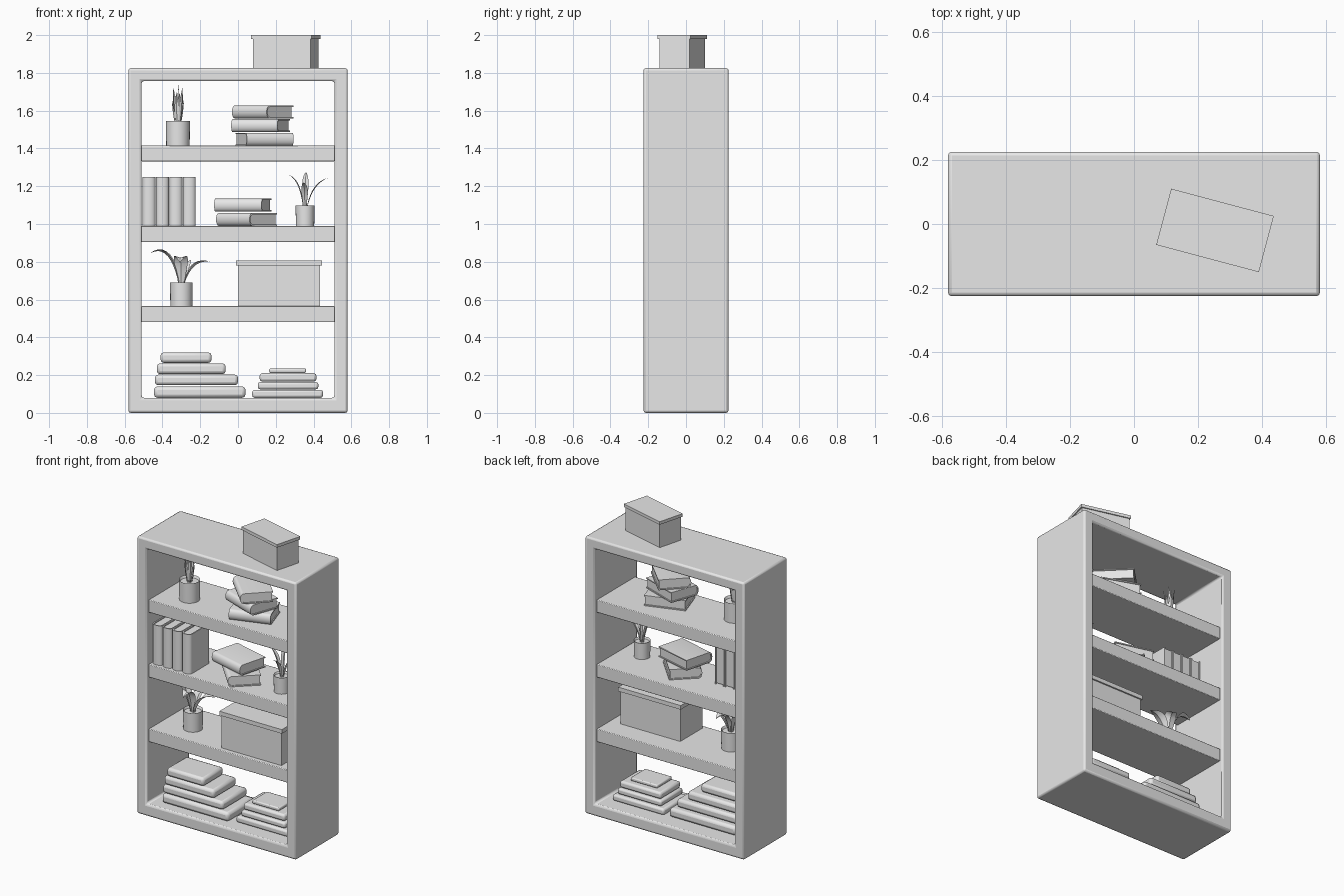
import bpy, bmesh, math
from mathutils import Vector, Matrix

cube = bpy.data.objects.get("Cube")
if cube:
    bpy.data.objects.remove(cube, do_unlink=True)

grey = bpy.data.materials.new("plain grey")
grey.use_nodes = True
grey.diffuse_color = (0.8, 0.8, 0.8, 1)
grey.node_tree.nodes["Principled BSDF"].inputs["Base Color"].default_value = (0.8, 0.8, 0.8, 1)


def finish(name, bm, matrix=None, bevel=0, segments=2):
    """Turn a bmesh into a named, shaded object."""
    bmesh.ops.recalc_face_normals(bm, faces=bm.faces)
    mesh = bpy.data.meshes.new(name)
    bm.to_mesh(mesh)
    bm.free()
    mesh.materials.append(grey)
    obj = bpy.data.objects.new(name, mesh)
    bpy.context.collection.objects.link(obj)
    if matrix:
        obj.matrix_world = matrix
    if bevel:
        mod = obj.modifiers.new("soft edges", "BEVEL")
        mod.width, mod.segments = bevel, segments
        mod.limit_method = "ANGLE"
    bpy.ops.object.select_all(action="DESELECT")
    bpy.context.view_layer.objects.active = obj
    obj.select_set(True)
    bpy.ops.object.shade_smooth_by_angle(angle=math.radians(35))
    return obj


def box(name, low, high, matrix=None, bevel=0, segments=2):
    low, high = Vector(low), Vector(high)
    bm = bmesh.new()
    bmesh.ops.create_cube(bm, size=1)
    bmesh.ops.scale(bm, vec=high - low, verts=bm.verts)
    bmesh.ops.translate(bm, vec=(low + high) / 2, verts=bm.verts)
    return finish(name, bm, matrix, bevel, segments)


def placed(x, y, z, turn=0):
    return Matrix.Translation((x, y, z)) @ Matrix.Rotation(math.radians(turn), 4, "Z")


def extrude_all(bm, vec):
    new = bmesh.ops.extrude_face_region(bm, geom=bm.faces[:])["geom"]
    bmesh.ops.translate(bm, vec=vec, verts=[v for v in new if isinstance(v, bmesh.types.BMVert)])


def case_frame():
    # open rectangular ring, extruded front to back
    bm = bmesh.new()

    def ring(x, bottom, top):
        return [bm.verts.new((sx, -0.225, z)) for sx, z in
                ((-x, bottom), (x, bottom), (x, top), (-x, top))]
    outer, inner = ring(0.58, 0, 1.825), ring(0.51, 0.08, 1.757)
    for i in range(4):
        j = (i + 1) % 4
        bm.faces.new((outer[i], outer[j], inner[j], inner[i]))
    extrude_all(bm, (0, 0.45, 0))
    finish("case_frame", bm, bevel=0.012)


def storage_box(name, width, depth, height, lid, matrix):
    w, d, rim = width / 2, depth / 2, width * 0.022
    box(name + "_body", (rim - w, rim - d, 0), (w - rim, d - rim, height - lid), matrix)
    box(name + "_lid", (-w, -d, height - lid), (w, d, height), matrix)


def book(name, matrix, length=0.26, depth=0.2, thick=0.068):
    # local axes: x along the spine, spine at -y, z through the thickness
    board, half, bulge = 0.007, thick / 2, 0.022

    def arc(inset):
        return [(-depth / 2 + bulge + inset - bulge * math.cos(a), (half - inset) * math.sin(a))
                for a in (math.pi * (i / 10 - 0.5) for i in range(11))]
    outline = ([(depth / 2, -half)] + arc(0) + [(depth / 2, half), (depth / 2, half - board)]
               + arc(board)[::-1] + [(depth / 2, board - half)])
    bm = bmesh.new()
    bm.faces.new([bm.verts.new((-length / 2, y, z + half)) for y, z in outline])
    extrude_all(bm, (length, 0, 0))
    finish(name + "_cover", bm, matrix)
    # page block
    bm = bmesh.new()
    profile = [(depth / 2 - 0.006, -half + board)] + arc(board) + [(depth / 2 - 0.006, half - board)]
    bm.faces.new([bm.verts.new((-length / 2 + 0.006, y, z + half)) for y, z in profile])
    extrude_all(bm, (length - 0.012, 0, 0))
    finish(name + "_pages", bm, matrix)


def pot(name, radius, height, matrix):
    bm = bmesh.new()
    bmesh.ops.create_cone(bm, cap_ends=True, segments=24, radius1=radius * 0.97,
                          radius2=radius, depth=height)
    bmesh.ops.translate(bm, vec=(0, 0, height / 2), verts=bm.verts)
    top = max(bm.faces, key=lambda f: f.calc_center_median().z)
    bmesh.ops.inset_region(bm, faces=[top], thickness=radius * 0.12)
    bmesh.ops.translate(bm, vec=(0, 0, -height * 0.12), verts=top.verts)
    finish(name, bm, matrix)


def leaf(name, matrix, angle, start, middle, end, width):
    # creased ribbon along a quadratic curve, in the (radius, height) plane
    bm = bmesh.new()
    points = [Vector(p) for p in (start, middle, end)]
    rows = []
    for i in range(11):
        t = i / 10
        p = points[0] * (1 - t) ** 2 + points[1] * 2 * t * (1 - t) + points[2] * t * t
        tangent = (points[1] - points[0]) * (1 - t) + (points[2] - points[1]) * t
        tangent.normalize()
        half = width / 2 * max(0.03, math.sin(math.pi * (0.12 + 0.88 * t ** 1.2)))
        lift = Vector((-tangent.y, tangent.x)) * half * 0.35
        rows.append([bm.verts.new((p.x + lift.x * abs(s), s * half, p.y + lift.y * abs(s)))
                     for s in (-1, 0, 1)])
    for a, b in zip(rows, rows[1:]):
        for k in range(2):
            bm.faces.new((a[k], a[k + 1], b[k + 1], b[k]))
    finish(name, bm, matrix @ Matrix.Rotation(math.radians(angle), 4, "Z"))


# Case and shelves
case_frame()
SHELVES = {"lower": (0.48, 0.565), "middle": (0.905, 0.99), "upper": (1.332, 1.415)}
for label, (bottom, top) in SHELVES.items():
    box(label + "_shelf", (-0.512, -0.2, bottom), (0.512, 0.2, top), bevel=0.004)

# Storage boxes
storage_box("top_box", 0.331, 0.181, 0.175, 0.02, placed(0.2525, -0.02, 1.825, -14.9))
storage_box("shelf_box", 0.455, 0.249, 0.243, 0.027, placed(0.2175, -0.055, 0.565))

# Upright books, spines to the front
for i in range(4):
    stand = placed(-0.505 + i * 0.071, -0.08, 1.12) @ Matrix.Rotation(math.pi / 2, 4, "Y")
    book("upright_book_%d" % (i + 1), stand)

# Lying book piles
for i, (x, z, turn) in enumerate(((0.045, 0.99, -47), (0.025, 1.066, -15))):
    book("middle_pile_book_%d" % (i + 1), placed(x, -0.03, z, turn))
for i, (x, turn) in enumerate(((0.14, 18), (0.12, -20), (0.13, -45))):
    book("upper_pile_book_%d" % (i + 1), placed(x, -0.03, 1.415 + i * 0.072, turn))

# Stacked slabs on the floor: left, right, front, back, bottom, top
LARGE = ((-0.445, 0.04, -0.16, 0.12, 0.08, 0.14), (-0.44, 0, -0.16, 0.1, 0.147, 0.202),
         (-0.43, -0.065, -0.16, 0.08, 0.205, 0.262), (-0.41, -0.14, -0.16, 0.05, 0.265, 0.32))
SMALL = ((0.075, 0.45, -0.13, 0.125, 0.08, 0.122), (0.105, 0.425, -0.12, 0.11, 0.125, 0.163),
         (0.115, 0.415, -0.11, 0.1, 0.166, 0.21), (0.165, 0.36, -0.09, 0.065, 0.212, 0.235))
for label, stack in (("large", LARGE), ("small", SMALL)):
    for i, (x0, x1, y0, y1, z0, z1) in enumerate(stack):
        box("%s_stack_slab_%d" % (label, i + 1), (x0, y0, z0), (x1, y1, z1),
            bevel=(z1 - z0) * 0.3)

# Spiky plant on the upper shelf
spot = placed(-0.318, -0.05, 1.415)
pot("spiky_plant_pot", 0.064, 0.13, spot)
for i in range(7):
    tall = 0.33 if i == 6 else 0.25 + 0.03 * (i % 3)
    out = 0.0 if i == 6 else 0.028
    leaf("spiky_blade_%d" % (i + 1), spot, i * 60 + 15, (out * 0.5, 0.11),
         (out, tall * 0.6), (out + 0.006, tall), 0.026)

# Thin-leaved plant on the middle shelf
spot = placed(0.355, -0.05, 0.99)
pot("thin_plant_pot", 0.05, 0.108, spot)
for i, (angle, reach, rise) in enumerate(((0, 0.125, 0.255), (180, 0.085, 0.27),
                                          (80, 0.03, 0.285), (265, 0.08, 0.23))):
    leaf("thin_leaf_%d" % (i + 1), spot, angle, (0.01, 0.09), (reach * 0.3, rise * 0.88),
         (reach, rise), 0.034)

# Broad-leaved plant on the lower shelf
spot = placed(-0.3, -0.04, 0.565)
pot("broad_plant_pot", 0.06, 0.125, spot)
for i, (angle, reach, peak, tip) in enumerate(((175, 0.165, 0.34, 0.28), (5, 0.15, 0.25, 0.235),
                                               (265, 0.09, 0.32, 0.23), (70, 0.11, 0.28, 0.22))):
    leaf("broad_leaf_%d" % (i + 1), spot, angle, (0.01, 0.1), (reach * 0.35, peak),
         (reach, tip), 0.075)
